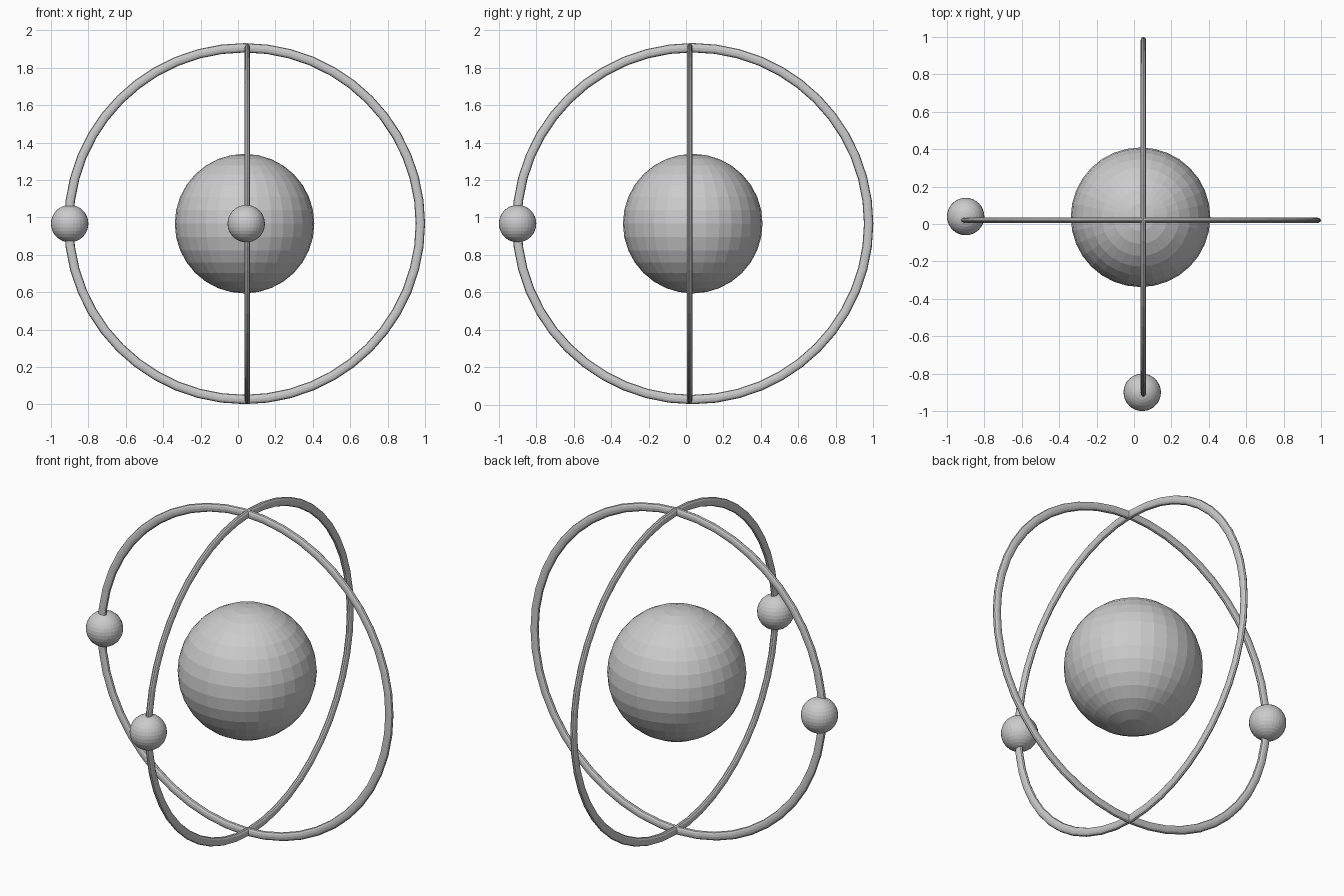
import bpy
from math import pi

cube = bpy.data.objects.get("Cube")
if cube:
    bpy.data.objects.remove(cube, do_unlink=True)

grey = bpy.data.materials.new("plain grey")
grey.use_nodes = True
colour = (0.6, 0.6, 0.6, 1)
grey.diffuse_color = colour
grey.node_tree.nodes["Principled BSDF"].inputs["Base Color"].default_value = colour

MID_Z = 0.967


def finish(name):
    obj = bpy.context.object
    obj.name = name
    obj.data.materials.append(grey)
    return obj


def ball(name, radius, x, y):
    bpy.ops.mesh.primitive_uv_sphere_add(
        segments=32, ring_count=16, radius=radius, location=(x, y, MID_Z))
    finish(name)


def orbit(name, x, y, turn):
    # Upright ring, flattened along its own axis
    bpy.ops.mesh.primitive_torus_add(
        major_segments=48, minor_segments=12, major_radius=0.94,
        minor_radius=0.025, location=(x, y, MID_Z), rotation=(pi / 2, 0, turn))
    finish(name).scale = (1, 1, 0.6)


# Central ball
ball("nucleus", 0.373, 0.035, 0.036)

# Two crossing rings
orbit("side_orbit", 0.035, 0.02, 0)
orbit("front_orbit", 0.05, 0.036, pi / 2)

# Small balls riding on the rings
ball("right_electron", 0.1, -0.9, 0.04)
ball("front_electron", 0.1, 0.044, -0.9)
